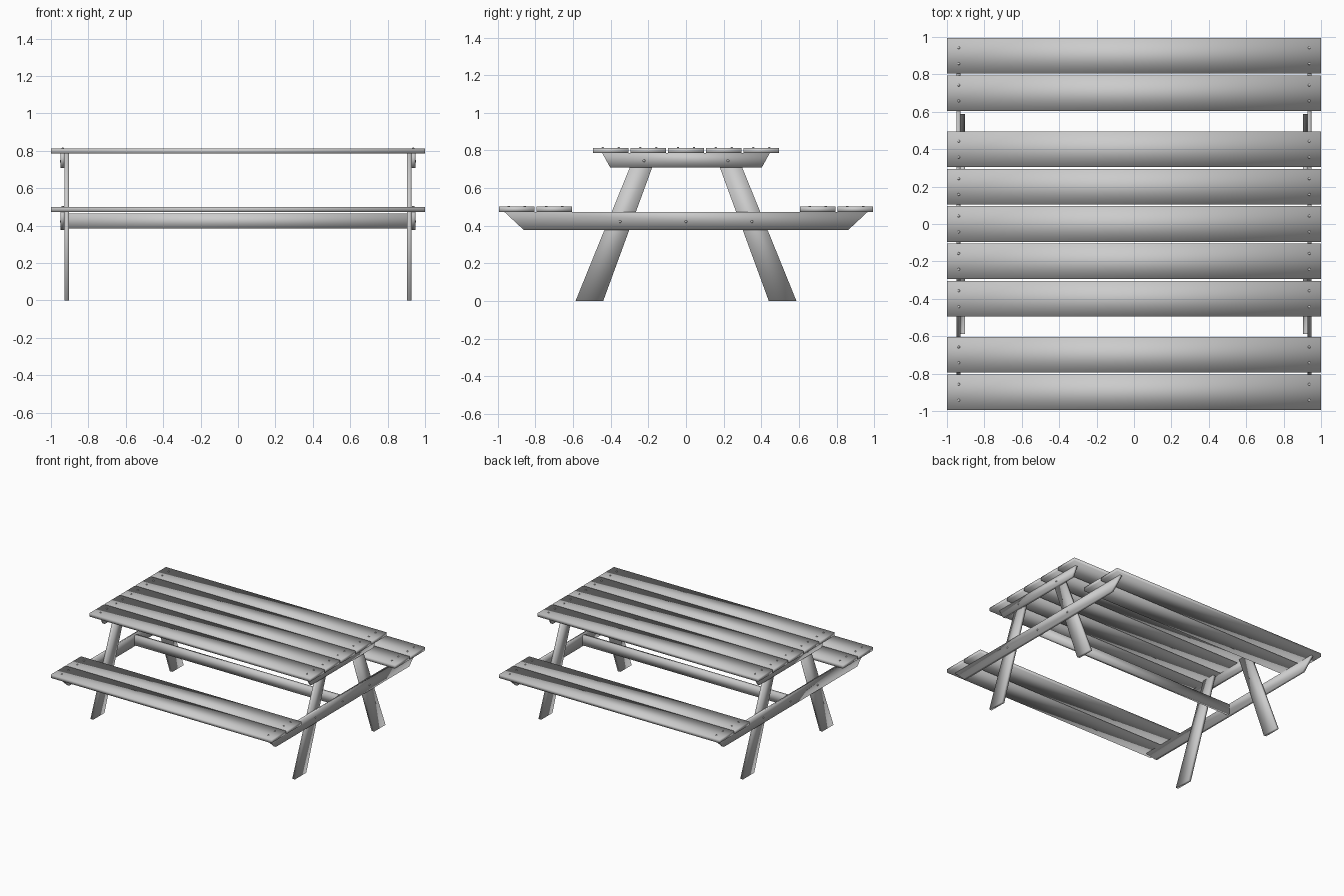
import bpy, bmesh
from math import pi
from mathutils import Matrix

if "Cube" in bpy.data.objects:
    bpy.data.objects.remove(bpy.data.objects["Cube"])


def finish(bm, name):
    bmesh.ops.recalc_face_normals(bm, faces=bm.faces)
    for f in bm.faces:
        f.smooth = True
    me = bpy.data.meshes.new(name)
    bm.to_mesh(me)
    bm.free()
    ob = bpy.data.objects.new(name, me)
    bpy.context.collection.objects.link(ob)
    return ob


def slab(name, profile, x0, x1):
    """Extrude a (y, z) profile along x."""
    bm = bmesh.new()
    face = bm.faces.new([bm.verts.new((x0, y, z)) for y, z in profile])
    ext = bmesh.ops.extrude_face_region(bm, geom=[face])["geom"]
    verts = [v for v in ext if isinstance(v, bmesh.types.BMVert)]
    bmesh.ops.translate(bm, verts=verts, vec=(x1 - x0, 0, 0))
    return finish(bm, name)


def board(name, y, z0, z1, width, half_len):
    h = width / 2
    return slab(name, [(y - h, z0), (y + h, z0), (y + h, z1), (y - h, z1)],
                -half_len, half_len)


def bolts(name, places, rot=Matrix()):
    """Low domed heads, one object for the whole set."""
    bm = bmesh.new()
    for p in places:
        m = Matrix.Translation(p) @ rot @ Matrix.Diagonal((1, 1, 0.7, 1))
        bmesh.ops.create_uvsphere(bm, u_segments=12, v_segments=6, radius=0.007, matrix=m)
    return finish(bm, name)


# Table top and seat planks with their bolt heads
planks = [("top_plank", y, 0.785, 0.813) for y in (-0.4, -0.2, 0, 0.2, 0.4)]
planks += [("seat_plank", y, 0.473, 0.501) for y in (-0.9, -0.7, 0.7, 0.9)]
heads = []
for name, y, z0, z1 in planks:
    board(name, y, z0, z1, 0.19, 1.0)
    heads += [(sx * 0.937, y + dy, z1) for sx in (-1, 1) for dy in (-0.0425, 0.0425)]
bolts("plank_bolts", heads)

# End frames: battens and seat beams outside, splayed legs inside
for sx in (-1, 1):
    slab("top_batten", [(-0.445, 0.785), (0.445, 0.785), (0.402, 0.708), (-0.402, 0.708)],
         sx * 0.927, sx * 0.948)
    slab("seat_beam", [(-0.965, 0.473), (0.965, 0.473), (0.863, 0.378), (-0.863, 0.378)],
         sx * 0.927, sx * 0.948)
    for sy in (-1, 1):
        slab("leg", [(sy * 0.587, 0), (sy * 0.44, 0), (sy * 0.152, 0.785), (sy * 0.268, 0.785)],
             sx * 0.903, sx * 0.927)
    side = [(sx * 0.948, y, 0.745) for y in (-0.223, 0.223)]
    side += [(sx * 0.948, y, 0.422) for y in (-0.35, 0, 0.35)]
    bolts("frame_bolts", side, Matrix.Rotation(pi / 2, 4, 'Y'))

# Long stretcher between the seat beams
board("stretcher", 0, 0.385, 0.465, 0.028, 0.927)
